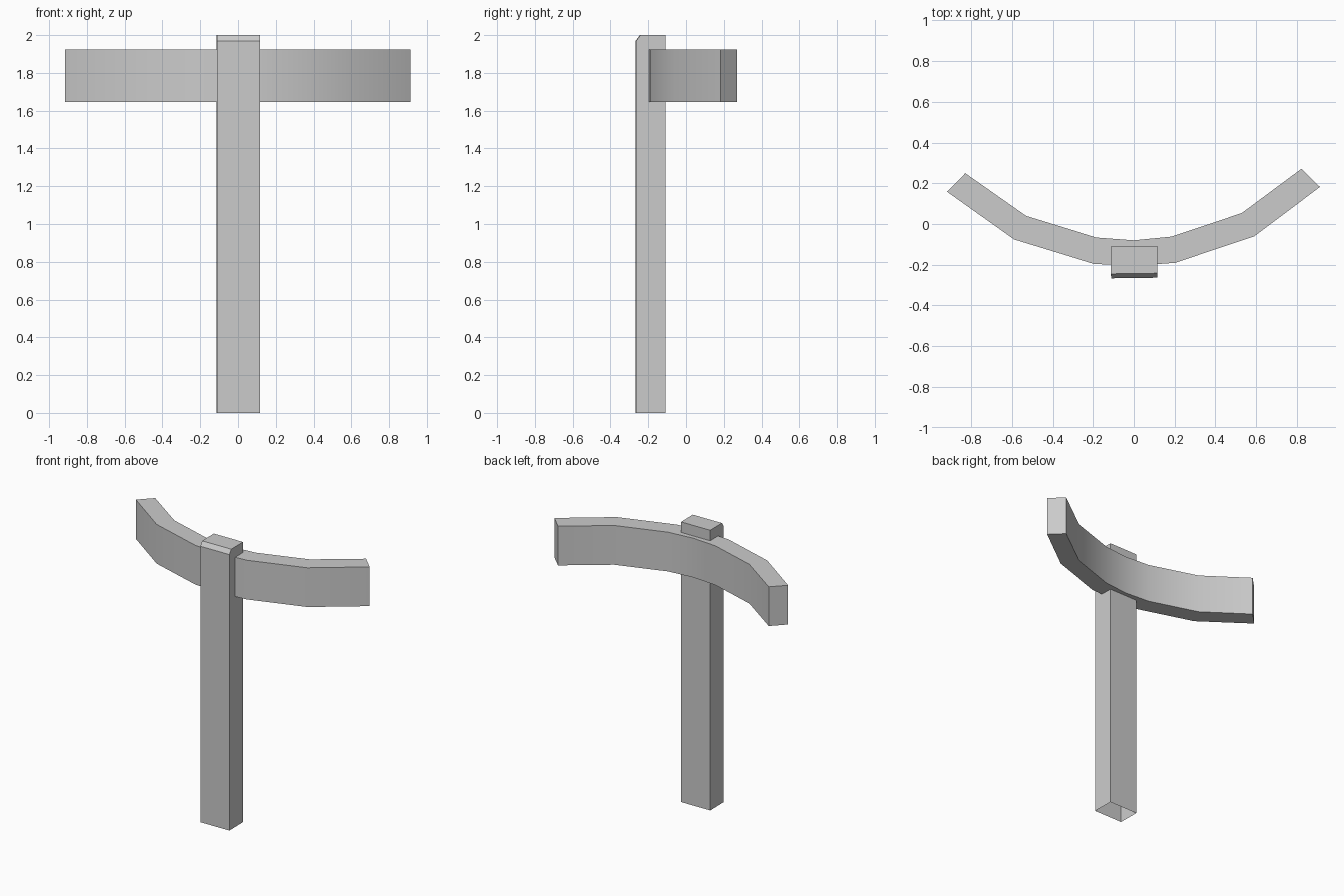
import bpy
import bmesh
from math import radians
from mathutils import Vector

cube = bpy.data.objects.get("Cube")
if cube:
    bpy.data.objects.remove(cube, do_unlink=True)

grey = bpy.data.materials.new("plain grey")
grey.use_nodes = True
colour = (0.6, 0.6, 0.6, 1)
grey.diffuse_color = colour
grey.node_tree.nodes["Principled BSDF"].inputs["Base Color"].default_value = colour

TURN = radians(0.75)  # the whole model is turned slightly about z


def extrude_profile(name, points, direction, open_side=None):
    """Extrude a closed outline; optionally drop the face pointing to open_side."""
    bm = bmesh.new()
    face = bm.faces.new([bm.verts.new(p) for p in points])
    result = bmesh.ops.extrude_face_region(bm, geom=[face], use_keep_orig=True)
    moved = [v for v in result["geom"] if isinstance(v, bmesh.types.BMVert)]
    bmesh.ops.translate(bm, verts=moved, vec=direction)
    bmesh.ops.recalc_face_normals(bm, faces=bm.faces)
    if open_side:
        bm.normal_update()
        gone = [f for f in bm.faces if f.normal.dot(Vector(open_side)) > 0.99]
        bmesh.ops.delete(bm, geom=gone, context='FACES')
    mesh = bpy.data.meshes.new(name)
    bm.to_mesh(mesh)
    bm.free()
    mesh.materials.append(grey)
    obj = bpy.data.objects.new(name, mesh)
    bpy.context.collection.objects.link(obj)
    obj.rotation_euler.z = TURN
    return obj


# Upright post: side profile with a bevelled front top edge, open underneath
side = [(-0.265, 0), (-0.265, 1.97), (-0.243, 2.0), (-0.109, 2.0), (-0.109, 0)]
extrude_profile("post", [(-0.115, y, z) for y, z in side], (0.228, 0, 0), (0, 0, -1))

# Curved crossbar: half outlines of the back and front, mirrored across x
back = [(0, -0.08), (0.185, -0.064), (0.53, 0.047), (0.825, 0.26)]
front = [(0, -0.205), (0.2, -0.193), (0.59, -0.068), (0.915, 0.17)]


def mirrored(half):
    return [(-x, y) for x, y in reversed(half[1:])] + half


outline = mirrored(front) + mirrored(back)[::-1]
bar = extrude_profile("crossbar", [(x, y, 1.645) for x, y in outline], (0, 0, 0.28))

# Smooth the curve, keep the corners sharp
bpy.ops.object.select_all(action='DESELECT')
bar.select_set(True)
bpy.context.view_layer.objects.active = bar
bpy.ops.object.shade_smooth_by_angle(angle=radians(30))
